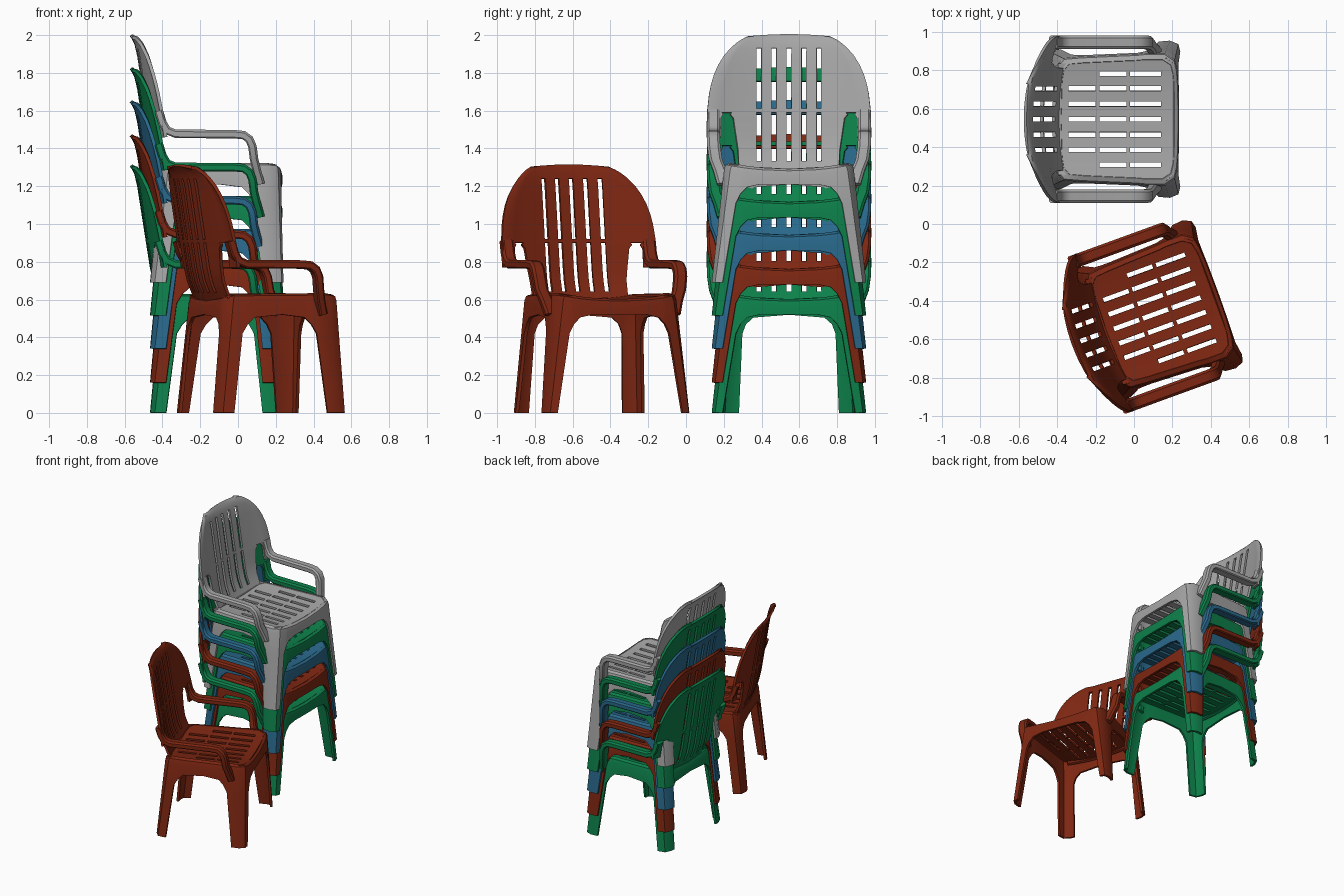
import bpy, bmesh, math
from mathutils import Vector

if "Cube" in bpy.data.objects:
    bpy.data.objects.remove(bpy.data.objects["Cube"])


def make_mat(name, rgb):
    m = bpy.data.materials.new(name)
    m.diffuse_color = (*rgb, 1)
    m.use_nodes = True
    m.node_tree.nodes["Principled BSDF"].inputs["Base Color"].default_value = m.diffuse_color
    return m


RED = make_mat("brick red plastic", (0.21, 0.02, 0.006))
GREEN = make_mat("green plastic", (0.004, 0.22, 0.07))
BLUE = make_mat("blue plastic", (0.022, 0.14, 0.26))
GREY = make_mat("grey plastic", (0.38, 0.38, 0.38))


def interp(table, v):
    """Piecewise linear lookup in a rising table of (key, value)."""
    if v <= table[0][0]:
        return table[0][1]
    for (a, p), (b, q) in zip(table, table[1:]):
        if v <= b:
            return p + (q - p) * (v - a) / (b - a)
    return table[-1][1]


def finish(name, bm, mat, place, thick=0):
    """Mirror a half part across y, thicken it, place it and smooth it."""
    loose = [v for v in bm.verts if not v.link_faces]
    bmesh.ops.delete(bm, geom=loose, context='VERTS')
    bmesh.ops.recalc_face_normals(bm, faces=bm.faces)
    me = bpy.data.meshes.new(name)
    bm.to_mesh(me)
    bm.free()
    me.materials.append(mat)
    ob = bpy.data.objects.new(name, me)
    bpy.context.collection.objects.link(ob)
    ob.location = place[:3]
    ob.rotation_euler.z = place[3]
    mod = ob.modifiers.new("mirror", 'MIRROR')
    mod.use_axis = (False, True, False)
    if thick:
        mod = ob.modifiers.new("thickness", 'SOLIDIFY')
        mod.thickness = thick
        mod.offset = 0
    bpy.ops.object.select_all(action='DESELECT')
    ob.select_set(True)
    bpy.context.view_layer.objects.active = ob
    bpy.ops.object.convert(target='MESH')
    bpy.ops.object.shade_smooth_by_angle(angle=math.radians(38))


def sheet(cols, rows, pos, keep):
    """Grid of quads, leaving out the cells that keep() rejects."""
    bm = bmesh.new()
    g = [[bm.verts.new(pos(i, j)) for j in range(rows)] for i in range(cols)]
    for i in range(cols - 1):
        for j in range(rows - 1):
            if keep(i, j):
                bm.faces.new((g[i][j], g[i + 1][j], g[i + 1][j + 1], g[i][j + 1]))
    return bm


def seat_z(y):
    return 0.592 + 0.025 * (y / 0.3) ** 2


# shared column lines: slots lie in cells 0, 2, 4 (and 6 on the seat)
SLOT_Y = [0, .0125, .0675, .0925, .1475, .1725]


# ---- seat ----
SEAT_X = [-.395, -.34, -.20, -.18, -.04, -.02, .14, .17, .205]
SEAT_Y = SLOT_Y + [.225, .25]


def seat(mat, place):
    def pos(i, j):
        x = SEAT_X[j]
        hw = 0.29 if j in (0, 8) else 0.31 + 0.05 * x
        y = SEAT_Y[i] if i < 8 else hw
        return (x, y, seat_z(y))

    def keep(i, j):
        slot = i in (0, 2, 4, 6) and j in (1, 3, 5)
        return not slot or (i == 6 and j == 1)
    finish("seat", sheet(9, 9, pos, keep), mat, place, 0.018)


# ---- back: curved slotted panel with a notch beside each arm ----
BACK_Z = [.57, .64, .70, .77, .82, .87, .89, .90, .92, 1.0, 1.05, 1.1, 1.15,
          1.2, 1.24, 1.265, 1.28, 1.295, 1.31]
BACK_X = [(.57, -.385), (.62, -.41), (.72, -.45), (1.2, -.525), (1.265, -.54),
          (1.295, -.555), (1.31, -.566)]


def back(mat, place):
    def pos(i, j):
        z = BACK_Z[j]
        t = max(0, (z - .77) / .56)
        w = max(.185, .435 * (1 - t ** 3) ** .4)
        a = .1725 + (w - .1725) * .5
        b = .1725 + (w - .1725) * .72
        if z < .9:
            a = interp([(.57, .265), (.7, .27), (.87, .295), (.9, .32)], z)
            b = interp([(.87, .362), (.9, .345)], z)
        y = (SLOT_Y + [a, b, (b + w) / 2, w])[i]
        x = interp(BACK_X, z) + .085 * (y / .435) ** 2
        if i == 9:
            x -= .01
        return (x, y, z - (.012 * (y / .185) ** 2 if j == 18 else 0))

    def keep(i, j):
        z = (BACK_Z[j] + BACK_Z[j + 1]) / 2
        if i in (0, 2, 4):
            return not (.64 < z < .90 or .92 < z < 1.24)
        if i == 6:
            return z > .9
        return i < 6 or z > .77
    finish("back_rest", sheet(10, 19, pos, keep), mat, place, 0.018)


# ---- legs and apron: one flared skirt with arched openings ----
# each column: top x, top y, foot x, foot y, height of the opening
SKIRT = [
    (.225, 0, .235, 0, .52), (.223, .15, .235, .17, .52),
    (.22, .21, .235, .28, .505), (.218, .235, .235, .33, .47),
    (.217, .25, .232, .35, .42), (.205, .305, .224, .385, .42),
    (.16, .335, .185, .40, .42), (.065, .335, .13, .395, .42),
    (.045, .333, .10, .385, .47), (.015, .33, .05, .37, .505),
    (-.10, .325, -.10, .37, .52), (-.25, .318, -.28, .36, .505),
    (-.28, .317, -.34, .355, .47),
    (-.30, .315, -.38, .355, .42), (-.365, .31, -.435, .345, .42),
    (-.395, .275, -.455, .30, .42), (-.40, .24, -.457, .265, .42),
    (-.402, .225, -.455, .24, .47), (-.405, .19, -.45, .18, .505),
    (-.41, 0, -.44, 0, .52)]


def legs(mat, place):
    def pos(i, j):
        tx, ty, fx, fy, zo = SKIRT[i]
        zt = seat_z(ty)
        if j == 0:
            return (tx * .92, ty * .92, zt + .002)
        if j == 1:
            return (tx * .985, ty * .985, zt - .006)
        z = [zt - .025, zo, zo / 2, 0][j - 2]
        t = (.6 - z) / .6
        return (tx + (fx - tx) * t, ty + (fy - ty) * t, z)

    def keep(i, j):
        return j < 3 or 4 <= i < 7 or 13 <= i < 16
    finish("legs_and_apron", sheet(20, 6, pos, keep), mat, place, 0.018)


# ---- arm rests: rounded bar swept along a path ----
ARM = [(-.42, .40, .91), (-.40, .40, .845), (-.375, .40, .805), (-.33, .40, .787),
       (-.02, .40, .785), (.03, .40, .78), (.06, .40, .758), (.076, .398, .72),
       (.085, .388, .65), (.10, .365, .59), (.12, .345, .52)]
SECTION = [(-.035, -.015), (-.028, -.022), (.028, -.022), (.035, -.015),
           (.035, .012), (.022, .023), (-.022, .023), (-.035, .012)]


def arms(mat, place):
    bm = bmesh.new()
    pts = [Vector(p) for p in ARM]
    rings = []
    for k, p in enumerate(pts):
        d = pts[min(k + 1, len(pts) - 1)] - pts[max(k - 1, 0)]
        n = Vector((-d.z, 0, d.x)).normalized()
        rings.append([bm.verts.new(p + Vector((0, s, 0)) + n * h) for s, h in SECTION])
    for r, q in zip(rings, rings[1:]):
        for k in range(8):
            bm.faces.new((r[k], r[(k + 1) % 8], q[(k + 1) % 8], q[k]))
    bm.faces.new(rings[0])
    bm.faces.new(rings[-1])
    finish("arm_rests", bm, mat, place)


def chair(mat, place):
    for part in (seat, back, legs, arms):
        part(mat, place)


# stack of five chairs, and one turned chair beside it
for z, mat in [(0, GREEN), (.16, RED), (.34, BLUE), (.515, GREEN), (.69, GREY)]:
    chair(mat, (0, .545, z, 0))
chair(RED, (.215, -.43, 0, math.radians(20)))
